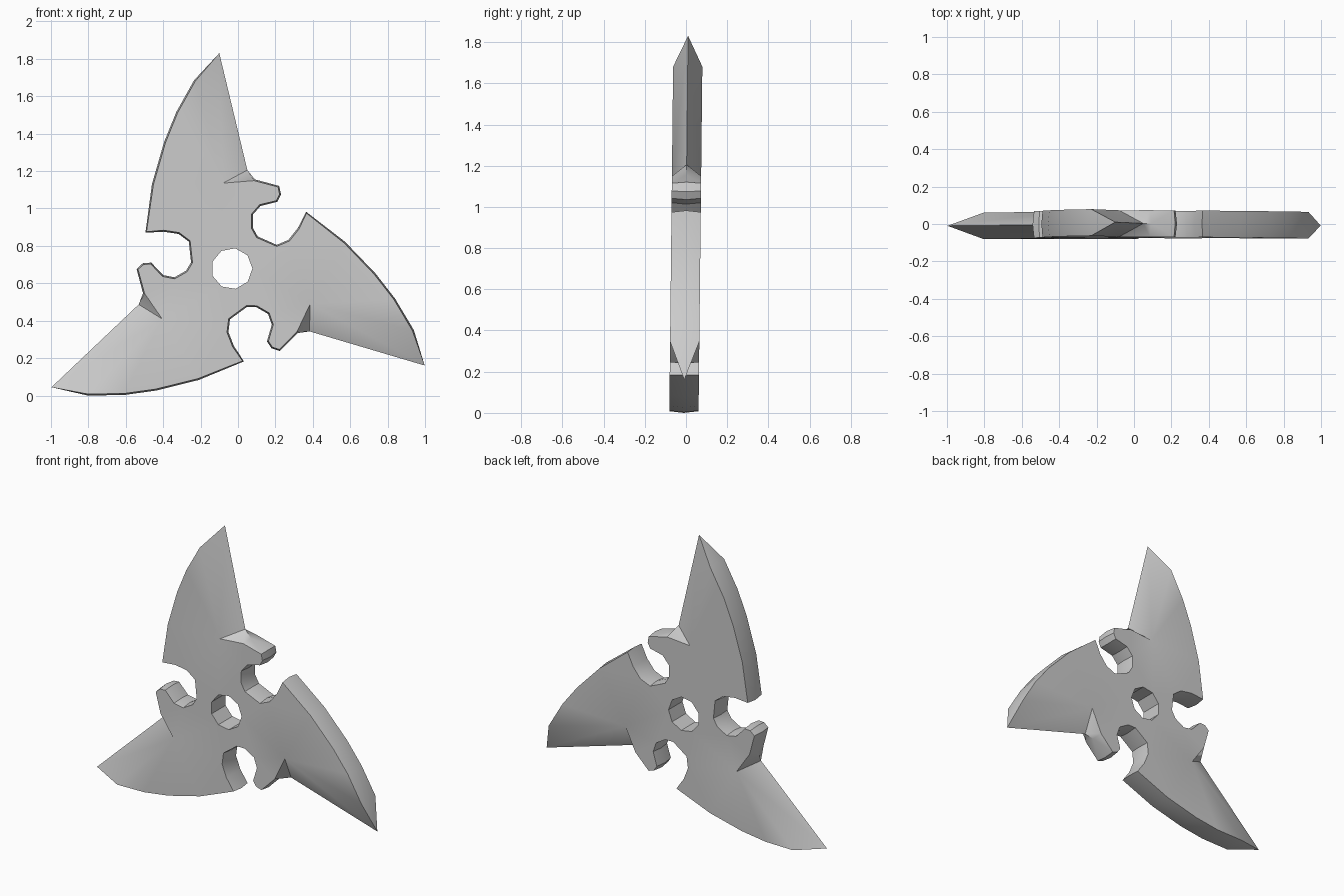
import bpy, bmesh
from math import radians, cos, sin
from mathutils import Vector, Matrix

if "Cube" in bpy.data.objects:
    bpy.data.objects.remove(bpy.data.objects["Cube"])

CX, CZ = -0.033, 0.683      # hub centre
HALF = 0.071                # half thickness
LEAN = 0.011                # slight forward/back lean
BULGE = 0.008               # middle of the rim stands slightly proud

# One third of the outline, clockwise: outer arc, tip, cutting edge, hook, notch
ARC = [(-0.495, 0.875), (-0.46, 1.135), (-0.395, 1.36), (-0.33, 1.52), (-0.235, 1.69)]
TIP, HEEL, HEEL_FACE = (-0.10, 1.835), (0.05, 1.21), (-0.08, 1.14)
HOOK = [(0.09, 1.16), (0.22, 1.125), (0.23, 1.08), (0.21, 1.04), (0.12, 1.018),
        (0.08, 0.972), (0.08, 0.90), (0.105, 0.855), (0.207, 0.81),
        (0.27, 0.837), (0.32, 0.90)]


def local(p):
    return Vector((p[0] - CX, p[1] - CZ))


def turned(points):
    return [Matrix.Rotation(radians(-120 * k), 2) @ local(p) for k in range(3) for p in points]


bm = bmesh.new()


def vert(p, d):
    z = p.y + CZ
    return bm.verts.new((p.x + CX, d + LEAN * (z - 0.92), z))


def face(*vs):
    vs = list(dict.fromkeys(vs))
    if len(vs) > 2:
        bm.faces.new(vs)


outline = turned(ARC + [TIP, HEEL] + HOOK)
n, third = len(outline), len(outline) // 3
tip_i, heel_i = len(ARC), len(ARC) + 1
heel_faces = turned([HEEL_FACE])
middle = [vert(p, 0) for p in outline]
hole = [Vector((0.11 * cos(radians(80.5 - 40 * i)), 0.11 * sin(radians(80.5 - 40 * i)))) for i in range(9)]

hole_rings = []
for side in (-1, 1):
    # Flat side outline: inset from the rim, cut back for the blade bevel
    ring = []
    for i, p in enumerate(outline):
        k = i % third
        if k == tip_i:
            ring.append(ring[-1])
        elif k == heel_i:
            ring.append(vert(heel_faces[i // third], side * HALF))
        else:
            t = (outline[(i + 1) % n] - p).normalized() + (p - outline[i - 1]).normalized()
            t.normalize()
            ring.append(vert(p + Vector((t.y, -t.x)) * BULGE, side * HALF))
    # Rim walls and blade bevels
    for i in range(n):
        j = (i + 1) % n
        face(middle[i], middle[j], ring[j], ring[i])
    # Flat side with the round hole
    inner = [vert(p, side * HALF) for p in hole]
    hole_rings.append(inner)
    edges = []
    for loop in (list(dict.fromkeys(ring)), inner):
        for a, b in zip(loop, loop[1:] + loop[:1]):
            edges.append(bm.edges.get((a, b)) or bm.edges.new((a, b)))
    bmesh.ops.triangle_fill(bm, use_beauty=True, use_dissolve=False, edges=edges)

# Hole wall
a, b = hole_rings
for i in range(9):
    j = (i + 1) % 9
    face(a[i], a[j], b[j], b[i])

bmesh.ops.recalc_face_normals(bm, faces=bm.faces)
low = min(v.co.z for v in bm.verts)
bmesh.ops.translate(bm, verts=bm.verts, vec=(0, 0, -low))
mesh = bpy.data.meshes.new("throwing_star")
bm.to_mesh(mesh)
bm.free()
star = bpy.data.objects.new("throwing_star", mesh)
bpy.context.collection.objects.link(star)
bpy.context.view_layer.objects.active = star
star.select_set(True)
bpy.ops.object.shade_smooth_by_angle(angle=radians(30))
